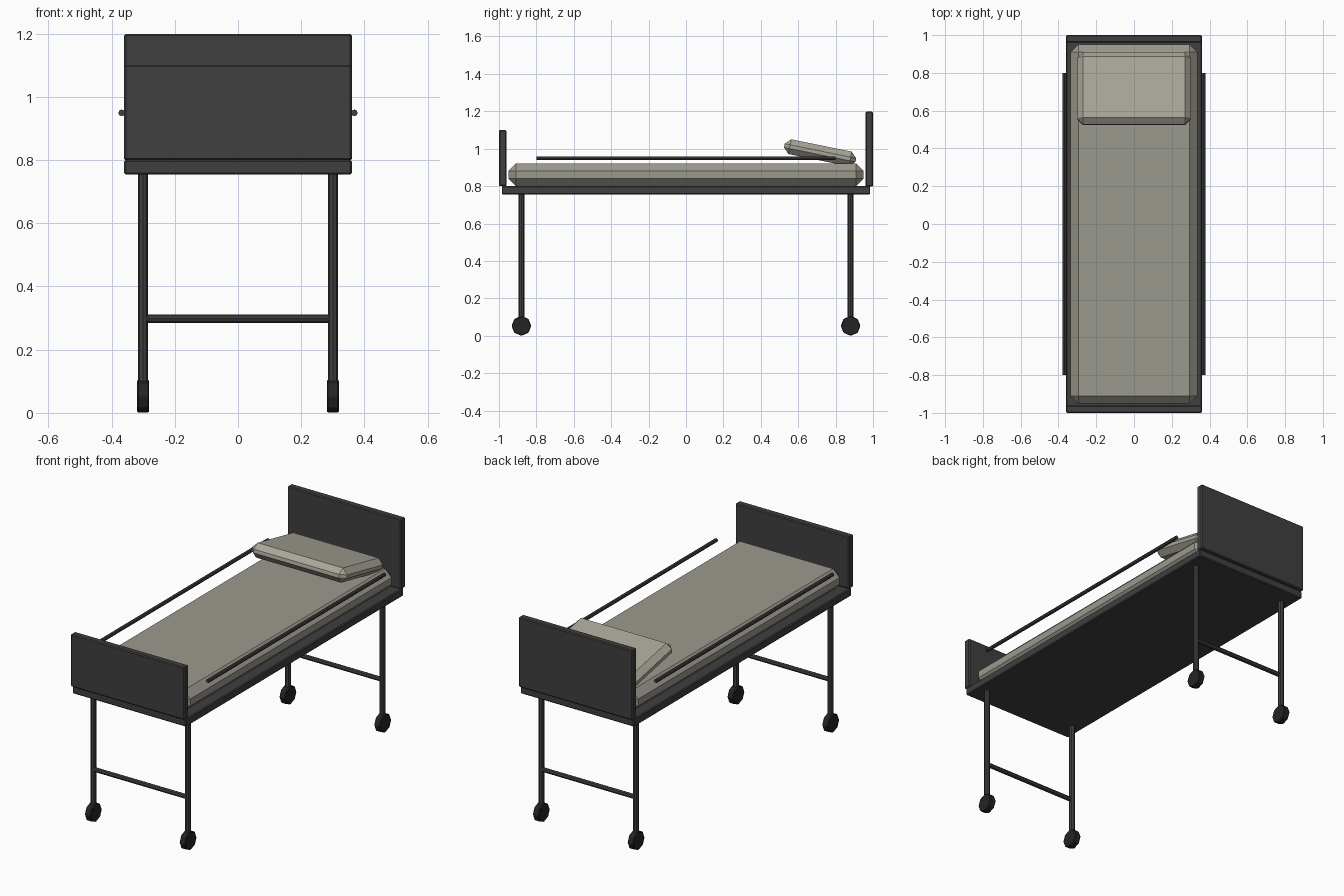
import bpy
from math import radians, pi

cube = bpy.data.objects.get("Cube")
if cube:
    bpy.data.objects.remove(cube, do_unlink=True)


def material(name, color):
    m = bpy.data.materials.new(name)
    m.use_nodes = True
    m.diffuse_color = (*color, 1)
    m.node_tree.nodes["Principled BSDF"].inputs["Base Color"].default_value = (*color, 1)
    return m


METAL = material("dark metal", (0.05, 0.05, 0.05))
RUBBER = material("black rubber", (0.018, 0.018, 0.018))
SHEET = material("mattress fabric", (0.33, 0.32, 0.27))
COTTON = material("pillow cotton", (0.40, 0.38, 0.32))


def finish(name, mat, bevel=0):
    ob = bpy.context.object
    ob.name = name
    ob.data.materials.append(mat)
    if bevel:
        mod = ob.modifiers.new("edge", "BEVEL")
        mod.width = bevel
        mod.segments = 1
        mod.limit_method = "ANGLE"
    return ob


def box(name, center, size, mat, bevel):
    bpy.ops.mesh.primitive_cube_add(size=1, location=center)
    ob = bpy.context.object
    for v in ob.data.vertices:
        v.co = [c * s for c, s in zip(v.co, size)]
    return finish(name, mat, bevel)


def rod(name, center, radius, length, axis, mat, bevel=0):
    turn = {"x": (0, pi / 2, 0), "y": (pi / 2, 0, 0), "z": (0, 0, 0)}[axis]
    bpy.ops.mesh.primitive_cylinder_add(vertices=8, radius=radius, depth=length,
                                        location=center, rotation=turn)
    return finish(name, mat, bevel)


# Bed base and end boards
box("bed_frame", (0, 0, 0.777), (0.72, 1.97, 0.045), METAL, 0.005)
box("headboard", (0, 0.98, 0.998), (0.72, 0.04, 0.4), METAL, 0.005)
box("footboard", (0, -0.98, 0.95), (0.72, 0.04, 0.3), METAL, 0.005)

# Bedding
box("mattress", (0, 0, 0.86), (0.67, 1.9, 0.12), SHEET, 0.04)
pillow = box("pillow", (0, 0.717, 0.978), (0.6, 0.39, 0.08), COTTON, 0.03)
pillow.rotation_euler.x = radians(-11.5)

# Side rails, legs and wheels
for side, sx in (("left", 1), ("right", -1)):
    rod(side + "_rail", (sx * 0.368, 0, 0.949), 0.0105, 1.6, "y", METAL)
    for end, sy in (("front", -1), ("back", 1)):
        x, y = sx * 0.3, sy * 0.88
        rod(f"{end}_{side}_leg", (x, y, 0.42), 0.016, 0.69, "z", METAL)
        rod(f"{end}_{side}_wheel", (x, y, 0.053), 0.053, 0.038, "x", RUBBER, 0.004)

# Cross bars between the legs
for end, sy in (("front", -1), ("back", 1)):
    rod(end + "_cross_bar", (0, sy * 0.88, 0.298), 0.013, 0.6, "x", METAL)
